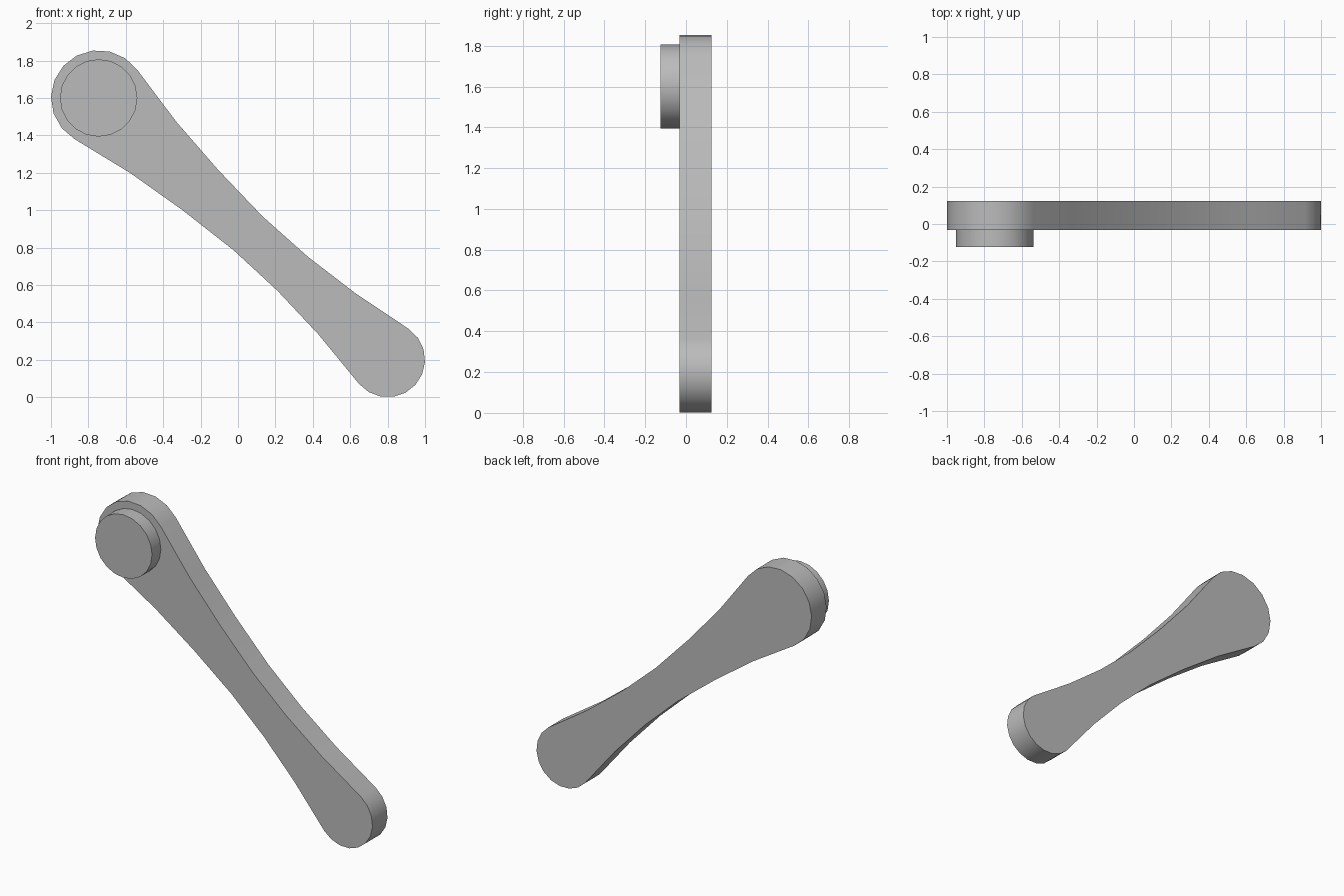
import bpy, bmesh, math
from mathutils import Vector

cube = bpy.data.objects.get("Cube")
if cube:
    bpy.data.objects.remove(cube, do_unlink=True)

gray = bpy.data.materials.new("plain_gray")
gray.use_nodes = True
color = (0.5, 0.5, 0.5, 1)
gray.diffuse_color = color
gray.node_tree.nodes["Principled BSDF"].inputs["Base Color"].default_value = color

BIG = Vector((-0.745, 1.6))      # centre of the wide end (x, z)
SMALL = Vector((0.8, 0.2))       # centre of the narrow end
axis = (SMALL - BIG).normalized()
normal = Vector((-axis.y, axis.x))
length = (SMALL - BIG).length


def extrude_profile(name, points, y_front, y_back):
    """Solid plate from an x-z outline between two depths."""
    bm = bmesh.new()
    face = bm.faces.new([bm.verts.new((p.x, y_front, p.y)) for p in points])
    new = bmesh.ops.extrude_face_region(bm, geom=[face])["geom"]
    bmesh.ops.translate(bm, vec=(0, y_back - y_front, 0),
                        verts=[v for v in new if isinstance(v, bmesh.types.BMVert)])
    bmesh.ops.recalc_face_normals(bm, faces=bm.faces)
    mesh = bpy.data.meshes.new(name)
    bm.to_mesh(mesh)
    bm.free()
    mesh.materials.append(gray)
    obj = bpy.data.objects.new(name, mesh)
    bpy.context.collection.objects.link(obj)
    bpy.ops.object.select_all(action="DESELECT")
    obj.select_set(True)
    bpy.context.view_layer.objects.active = obj
    bpy.ops.object.shade_smooth_by_angle(angle=math.radians(35))
    return obj


def arc(along, radius, start, end, steps):
    """Arc around a point on the arm axis, as (along, across) pairs."""
    angles = [start + (end - start) * i / steps for i in range(steps + 1)]
    return [(along + radius * math.cos(a), radius * math.sin(a)) for a in angles]


# Waisted arm: two rounded ends joined by symmetric concave sides
side = [(0.395, 0.184), (0.731, 0.144), (1.078, 0.119), (1.4, 0.122), (1.72, 0.148)]
lean = math.radians(78)
outline = arc(0, 0.255, lean, 2 * math.pi - lean, 10)
outline += [(t, -w) for t, w in side]
outline += arc(length, 0.2, -math.radians(97), math.radians(97), 10)
outline += [(t, w) for t, w in reversed(side)]
extrude_profile("arm", [BIG + axis * t + normal * w for t, w in outline], -0.032, 0.124)

# Round boss on the front of the wide end
boss = [BIG + Vector((math.cos(a), math.sin(a))) * 0.207
        for a in (math.tau * i / 20 for i in range(20))]
extrude_profile("boss", boss, -0.124, -0.032)
